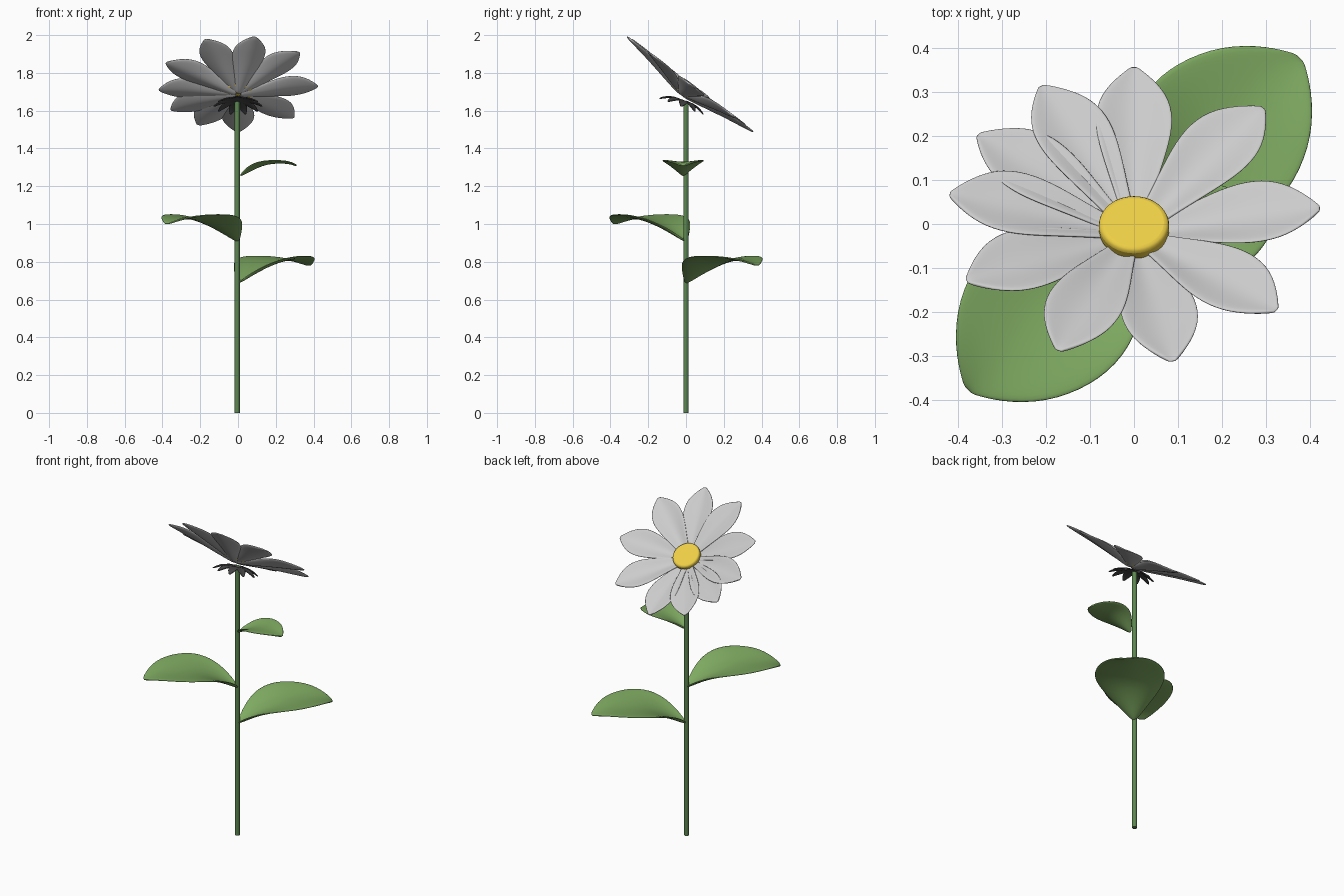
import bpy, bmesh
from math import radians, sin, cos
from mathutils import Matrix, Vector

if "Cube" in bpy.data.objects:
    bpy.data.objects.remove(bpy.data.objects["Cube"])

def material(name, rgb):
    m = bpy.data.materials.new(name)
    m.diffuse_color = (*rgb, 1)
    m.use_nodes = True
    m.node_tree.nodes["Principled BSDF"].inputs["Base Color"].default_value = m.diffuse_color
    return m

LEAF = material("leaf_green", (0.21, 0.40, 0.12))
STEM = material("stem_green", (0.11, 0.24, 0.08))
YELLOW = material("centre_yellow", (0.85, 0.62, 0.06))
DARK = material("sepal_dark", (0.07, 0.07, 0.07))

def blade(name, stations, matrix, thick, mat=None):
    """Leaf-like sheet along +x; stations are (x, half width, mid height, edge lift)."""
    bm = bmesh.new()
    rows = []
    for x, w, z, lift in stations:
        rows.append([bm.verts.new(matrix @ Vector((x, w * t, z + lift * abs(t) ** 1.3)))
                     for t in (-1, -0.55, 0, 0.55, 1)])
    for a, b in zip(rows, rows[1:]):
        for i in range(4):
            bm.faces.new((a[i], b[i], b[i + 1], a[i + 1]))
    me = bpy.data.meshes.new(name)
    bm.to_mesh(me)
    bm.free()
    me.shade_smooth()
    ob = bpy.data.objects.new(name, me)
    bpy.context.collection.objects.link(ob)
    if mat:
        me.materials.append(mat)
    solid = ob.modifiers.new("thickness", 'SOLIDIFY')
    solid.thickness = thick
    solid.offset = 0
    sub = ob.modifiers.new("smooth", 'SUBSURF')
    sub.levels = sub.render_levels = 2
    return ob

def turn(deg):
    return Matrix.Rotation(radians(deg), 4, 'Z')

def finish(name, mat):
    ob = bpy.context.object
    ob.name = name
    ob.data.materials.append(mat)
    bpy.ops.object.shade_smooth_by_angle(angle=radians(40))
    return ob

# Stem
bpy.ops.mesh.primitive_cylinder_add(vertices=16, radius=0.014, depth=1.65, location=(-0.004, 0, 0.825))
finish("stem", STEM)

# Leaves: two large ones opposite each other and a small upper one
leaf_shape = [(0.0, 0.012, 0.0, 0.01), (0.05, 0.085, 0.018, 0.055), (0.13, 0.165, 0.06, 0.065),
              (0.23, 0.203, 0.105, 0.04), (0.33, 0.195, 0.122, 0.025), (0.43, 0.148, 0.122, 0.02),
              (0.50, 0.075, 0.11, 0.01), (0.535, 0.012, 0.095, 0.0)]
for name, base, angle, size in (("lower_leaf", (0, 0, 0.685), 45, 1.0),
                                ("middle_leaf", (0, 0, 0.905), 225, 1.0),
                                ("upper_leaf", (0.012, -0.015, 1.255), 0, 0.56)):
    m = Matrix.Translation(base) @ turn(angle) @ Matrix.Scale(size, 4)
    blade(name, leaf_shape, m, 0.010, LEAF)

# Petals around the tilted flower head
head = Matrix.Translation((0, -0.03, 1.678)) @ Matrix.Rotation(radians(-37), 4, 'X')
petal_shape = [(0.01, 0.018, 0.005, 0.005), (0.09, 0.040, 0.018, 0.015), (0.18, 0.072, 0.034, 0.028),
               (0.26, 0.092, 0.050, 0.028), (0.33, 0.084, 0.062, 0.022), (0.385, 0.048, 0.073, 0.010),
               (0.425, 0.006, 0.081, 0.0)]
for i, a in enumerate((0, 44, 87, 130, 168, 204, 244, 278, 303, 330)):
    m = head @ turn(90 - a) @ Matrix.Translation((0, 0, 0.004 * (i % 2)))
    blade(f"petal_{i + 1}", petal_shape, m, 0.010)

# Flower centre
bpy.ops.mesh.primitive_cylinder_add(vertices=40, radius=0.08, depth=0.04)
centre = finish("flower_centre", YELLOW)
centre.matrix_world = head @ Matrix.Translation((0, 0, 0.037))
bev = centre.modifiers.new("rounded_rim", 'BEVEL')
bev.width = 0.012
bev.segments = 3

# Sepals drooping under the head
under = Matrix.Translation((0, -0.015, 1.65)) @ Matrix.Rotation(radians(-20), 4, 'X')
sepal_shape = [(0.0, 0.012, 0.0, 0.0), (0.04, 0.022, 0.004, 0.003), (0.08, 0.026, -0.006, 0.004),
               (0.11, 0.016, -0.018, 0.002), (0.13, 0.003, -0.03, 0.0)]
for i in range(10):
    blade(f"sepal_{i + 1}", sepal_shape, under @ turn(36 * i), 0.007, DARK)
